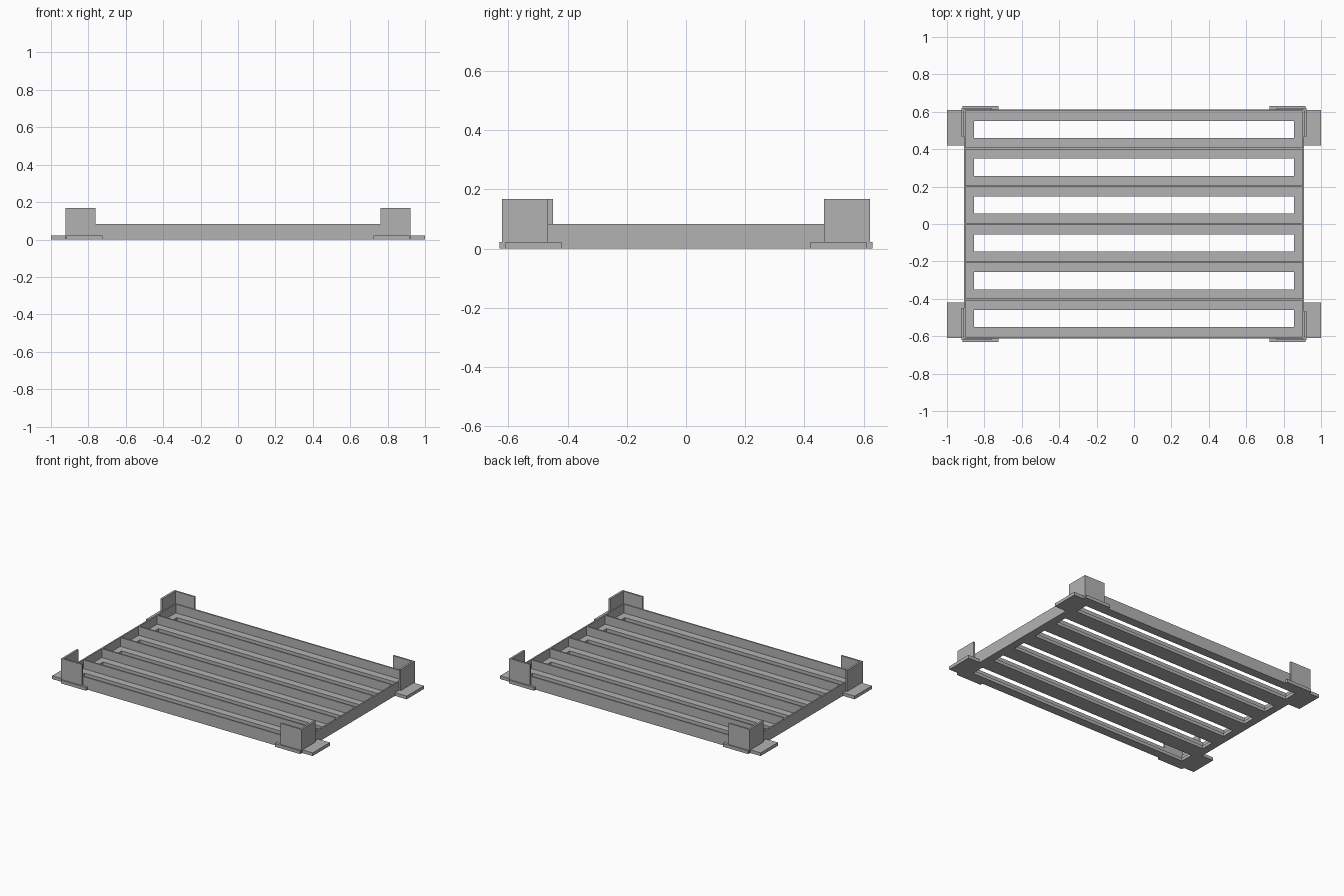
import bpy
import bmesh

cube = bpy.data.objects.get("Cube")
if cube:
    bpy.data.objects.remove(cube, do_unlink=True)

grey = bpy.data.materials.new("plain grey")
grey.use_nodes = True
colour = (0.45, 0.45, 0.45, 1)
grey.diffuse_color = colour
grey.node_tree.nodes["Principled BSDF"].inputs["Base Color"].default_value = colour


def box(name, x, y, z):
    """Box spanning the (low, high) ranges on each axis."""
    spans = [sorted(s) for s in (x, y, z)]
    bm = bmesh.new()
    bmesh.ops.create_cube(bm, size=1)
    for v in bm.verts:
        for i, (low, high) in enumerate(spans):
            v.co[i] = low if v.co[i] < 0 else high
    mesh = bpy.data.meshes.new(name)
    bm.to_mesh(mesh)
    bm.free()
    mesh.materials.append(grey)
    obj = bpy.data.objects.new(name, mesh)
    bpy.context.collection.objects.link(obj)
    return obj


W, D = 0.91, 0.613        # half width and depth of the tray
FLOOR, WALL, POST = 0.022, 0.083, 0.168
T = 0.01                  # wall thickness
SLOT_X, SLOT_Y = 0.855, 0.046
PITCH = 0.202

# Slotted floor: slats between the slots, joined by end strips
centres = [(i - 2.5) * PITCH for i in range(6)]
edges = [-D + T] + [c + s * SLOT_Y for c in centres for s in (-1, 1)] + [D - T]
for n in range(0, len(edges), 2):
    box("floor_slat", (-SLOT_X, SLOT_X), (edges[n], edges[n + 1]), (0, FLOOR))
for name, s in (("left", 1), ("right", -1)):
    box(name + "_floor_end", (s * SLOT_X, s * (W - T)), (T - D, D - T), (0, FLOOR))
    box(name + "_wall", (s * (W - T), s * W), (-D, D), (0, WALL))

# Front and back walls
for name, s in (("back", 1), ("front", -1)):
    box(name + "_wall", (T - W, W - T), (s * (D - T), s * D), (0, WALL))

# Dividers between the slots
for i in range(-2, 3):
    y = i * PITCH
    box("divider", (T - W, W - T), (y - T / 2, y + T / 2), (FLOOR, WALL))

# Corner brackets: L-shaped uprights with flat foot tabs
for sx, side in ((1, "left"), (-1, "right")):
    for sy, end in ((1, "back"), (-1, "front")):
        name = end + "_" + side
        reach = 0.449 if (sx, sy) == (-1, -1) else 0.467
        box(name + "_bracket_side", (sx * 0.908, sx * 0.922),
            (sy * reach, sy * 0.621), (0, POST))
        box(name + "_bracket_end", (sx * 0.762, sx * 0.908),
            (sy * 0.609, sy * 0.621), (0, POST))
        box(name + "_side_tab", (sx * W, sx), (sy * 0.421, sy * 0.61), (0, FLOOR))
        box(name + "_end_tab", (sx * 0.725, sx * 0.917),
            (sy * 0.61, sy * 0.631), (0, FLOOR))
